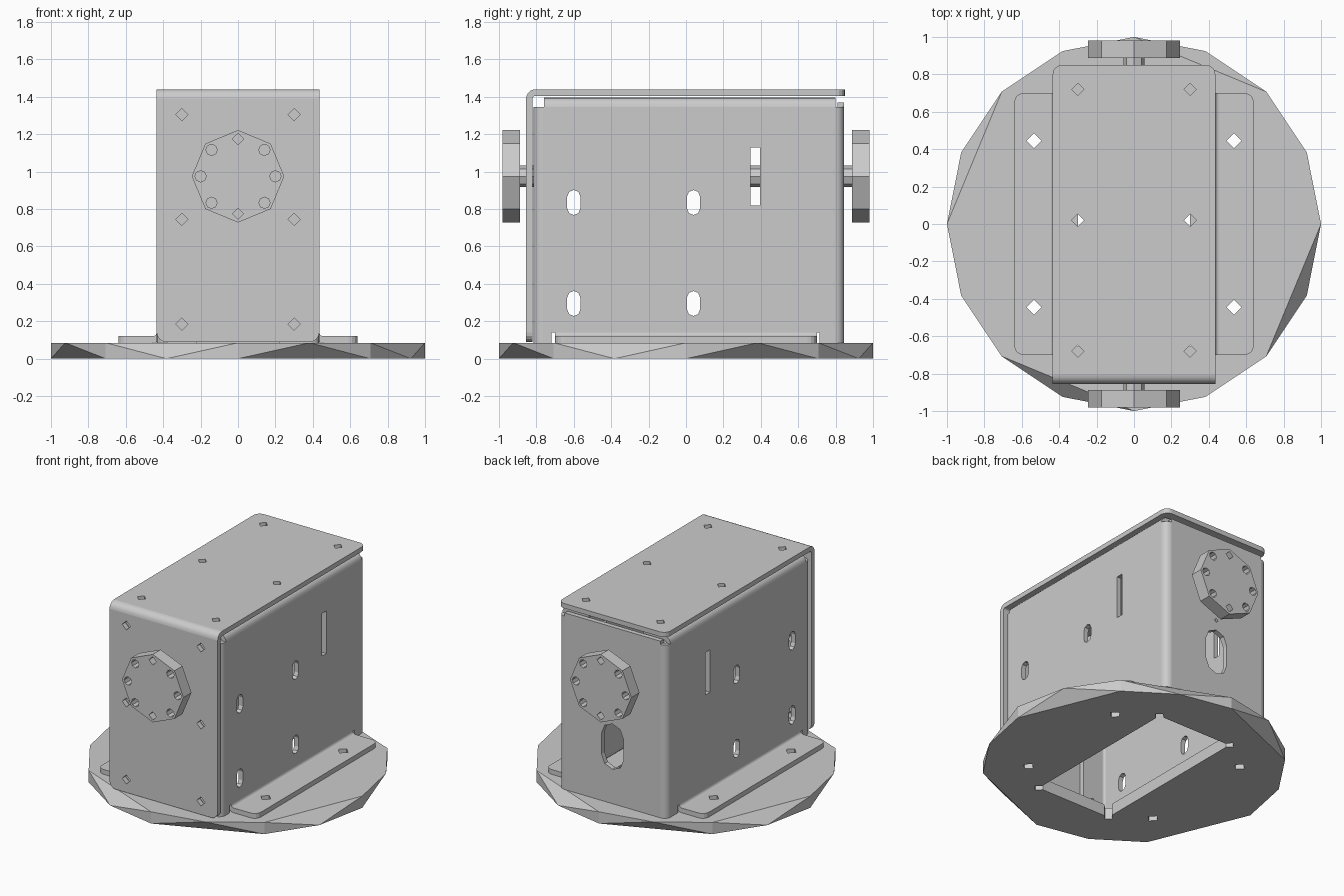
import bpy, bmesh
from math import sin, cos, pi, radians

if "Cube" in bpy.data.objects:
    bpy.data.objects.remove(bpy.data.objects["Cube"], do_unlink=True)

grey = bpy.data.materials.new("plain_grey_metal")
grey.use_nodes = True
COLOUR = (0.6, 0.6, 0.6, 1)
grey.diffuse_color = COLOUR
grey.node_tree.nodes["Principled BSDF"].inputs["Base Color"].default_value = COLOUR

AXES = {"x": lambda u, v, w: (w, u, v),
        "y": lambda u, v, w: (u, w, v),
        "z": lambda u, v, w: (u, v, w)}


def arc(cu, cv, r, start, end, n):
    """Points along an arc, angles in degrees."""
    steps = [radians(start + (end - start) * i / n) for i in range(n + 1)]
    return [(cu + r * cos(a), cv + r * sin(a)) for a in steps]


def ngon(cu, cv, r, n=4):
    return arc(cu, cv, r, 0, 360, n)[:-1]


def box(u0, u1, v0, v1):
    return [(u0, v0), (u1, v0), (u1, v1), (u0, v1)]


def slot(cu, cv, half_u, half_v, n=4):
    d = half_v - half_u
    return arc(cu, cv + d, half_u, 0, 180, n) + arc(cu, cv - d, half_u, 180, 360, n)


def ring(cu, cv, r0, r1, start):
    """Cross-section of a quarter sheet bend."""
    return arc(cu, cv, r1, start, start + 90, 5) + arc(cu, cv, r0, start + 90, start, 5)


def add(name, bm):
    mesh = bpy.data.meshes.new(name)
    bmesh.ops.recalc_face_normals(bm, faces=bm.faces)
    bm.to_mesh(mesh)
    bm.free()
    mesh.materials.append(grey)
    obj = bpy.data.objects.new(name, mesh)
    bpy.context.collection.objects.link(obj)
    return obj


def activate(obj):
    bpy.ops.object.select_all(action="DESELECT")
    obj.select_set(True)
    bpy.context.view_layer.objects.active = obj


def plate(name, axis, lo, hi, outline, holes=(), mirror=False, smooth=False):
    """Extrude a 2D outline with holes along an axis."""
    curve = bpy.data.curves.new(name, "CURVE")
    curve.dimensions = "2D"
    curve.fill_mode = "BOTH"
    curve.extrude = (hi - lo) / 2
    for loop in [outline, *holes]:
        spline = curve.splines.new("POLY")
        spline.points.add(len(loop) - 1)
        for p, (u, v) in zip(spline.points, loop):
            p.co = (u, v, 0, 1)
        spline.use_cyclic_u = True
    helper = bpy.data.objects.new(name + "_helper", curve)
    bpy.context.collection.objects.link(helper)
    graph = bpy.context.evaluated_depsgraph_get()
    mesh = bpy.data.meshes.new_from_object(helper.evaluated_get(graph))
    bpy.data.objects.remove(helper, do_unlink=True)
    bm = bmesh.new()
    bm.from_mesh(mesh)
    bmesh.ops.remove_doubles(bm, verts=bm.verts, dist=0.0005)
    for v in bm.verts:
        v.co = AXES[axis](v.co.x, v.co.y, v.co.z + (lo + hi) / 2)
    for f in bm.faces:
        f.smooth = False
    obj = add(name, bm)
    activate(obj)
    if mirror:
        mod = obj.modifiers.new("mirror", "MIRROR")
        mod.use_mirror_merge = False
        bpy.ops.object.modifier_apply(modifier=mod.name)
    if smooth:
        bpy.ops.object.shade_smooth_by_angle(angle=radians(30))
    return obj


T = 0.035          # sheet thickness
W = 0.435          # half width of the housing
FLOOR = 0.085      # top of the base disc

# Base disc: top and bottom rims skip alternate corners, giving twisted facets
bm = bmesh.new()
rim = ngon(0, 0, 1, 16)
top = {k: bm.verts.new((*rim[k], FLOOR)) for k in range(16) if k % 4 != 3}
low = {k: bm.verts.new((*rim[k], 0)) for k in range(16) if k % 4 != 1}
bm.faces.new(top.values())
bm.faces.new(low.values())
for a in range(0, 16, 2):
    m, c = a + 1, (a + 2) % 16
    near, far = (top, low) if m in top else (low, top)
    for tri in ((far[a], far[c], near[m]), (far[a], near[m], near[a]),
                (far[c], near[c], near[m])):
        bm.faces.new(tri)
base = add("base_disc", bm)

# Base opening with relieved corners, and bolt holes
cuts = [box(-0.3, 0.3, -0.62, 0.62)]
cuts += [ngon(sx * 0.3, sy * 0.62, 0.035) for sx in (-1, 1) for sy in (-1, 1)]
cuts += [ngon(sx * 0.535, sy * 0.445, 0.04) for sx in (-1, 1) for sy in (-1, 1)]
for shape in cuts:
    cutter = plate("base_cutter", "z", -0.1, 0.2, shape)
    cutter.hide_render = True
    activate(base)
    mod = base.modifiers.new("cut", "BOOLEAN")
    mod.operation, mod.solver, mod.object = "DIFFERENCE", "EXACT", cutter
    bpy.ops.object.modifier_apply(modifier=mod.name)
    bpy.data.objects.remove(cutter, do_unlink=True)

# Cover: top sheet, front sheet and the bend joining them
top_holes = [ngon(s * 0.3, y, 0.033) for s in (-1, 1) for y in (-0.68, 0.02, 0.72)]
plate("cover_top", "z", 1.44 - T, 1.44,
      [(-W, -0.805), (W, -0.805)] + arc(W - 0.05, 0.8, 0.05, 0, 90, 4)
      + arc(0.05 - W, 0.8, 0.05, 90, 180, 4), top_holes)
front_holes = [ngon(s * 0.3, z, 0.033) for s in (-1, 1) for z in (0.185, 0.745, 1.305)]
plate("cover_front", "y", -0.855, -0.855 + T,
      [(W, 1.39), (-W, 1.39)] + arc(0.05 - W, 0.14, 0.05, 180, 270, 4)
      + arc(W - 0.05, 0.14, 0.05, 270, 360, 4), front_holes)
plate("cover_bend", "x", -W, W, ring(-0.805, 1.39, 0.05 - T, 0.05, 90), smooth=True)

# Side panels with slots, stepped at the foot for bend reliefs
side = [(-0.765, FLOOR), (-0.72, FLOOR), (-0.72, 0.14), (0.715, 0.14),
        (0.715, FLOOR), (0.795, FLOOR), (0.795, 1.345), (-0.765, 1.345)]
side_slots = [slot(y, z, 0.035, 0.067) for y in (-0.6, 0.04) for z in (0.295, 0.835)]
side_slots.append(box(0.345, 0.395, 0.82, 1.13))
plate("side_panels", "x", W - T, W, side, side_slots, mirror=True)

# Inward flanges that carry the cover, with their bends
plate("top_flanges", "z", 1.395 - T, 1.395, box(0.22, 0.385, -0.76, 0.8),
      [h for h in top_holes if h[0][0] > 0], mirror=True)
plate("top_flange_bends", "y", -0.76, 0.8, ring(W - 0.05, 1.345, 0.05 - T, 0.05, 0),
      mirror=True, smooth=True)
plate("front_flanges", "y", -0.815, -0.815 + T, box(0.22, 0.385, FLOOR, 1.345),
      [h for h in front_holes if h[0][0] > 0], mirror=True)
plate("front_flange_bends", "z", FLOOR, 1.345, ring(W - 0.05, -0.765, 0.05 - T, 0.05, 270),
      mirror=True, smooth=True)

# Back panel with cable slot, bent into the sides
plate("back_panel", "y", 0.845 - T, 0.845, box(-0.385, 0.385, FLOOR, 1.37),
      [slot(0, 0.5, 0.088, 0.165), ngon(0, 0.74, 0.015), ngon(0, 0.975, 0.06, 8)])
plate("back_bends", "z", FLOOR, 1.345, ring(W - 0.05, 0.795, 0.05 - T, 0.05, 0),
      mirror=True, smooth=True)

# Mounting feet turned outward onto the base
plate("mounting_feet", "z", FLOOR, FLOOR + T,
      [(0.455, -0.7)] + arc(0.59, -0.65, 0.05, 270, 360, 4)
      + arc(0.59, 0.65, 0.05, 0, 90, 4) + [(0.455, 0.7)],
      [ngon(0.535, s * 0.445, 0.04) for s in (-1, 1)], mirror=True)
plate("foot_bends", "y", -0.7, 0.7, ring(0.455, 0.14, 0.02, 0.055, 180),
      mirror=True, smooth=True)

# Shaft with a drilled octagonal hub at each end
plate("shaft", "y", -0.9, 0.9, ngon(0, 0.975, 0.057, 8))
hub_holes = [ngon(x, z, 0.03, 4 if abs(x) < 0.01 else 8)
             for x, z in ngon(0, 0.975, 0.2, 8)]
for name, y in (("front_hub", -0.98), ("back_hub", 0.888)):
    plate(name, "y", y, y + 0.092, ngon(0, 0.975, 0.247, 8), hub_holes)
